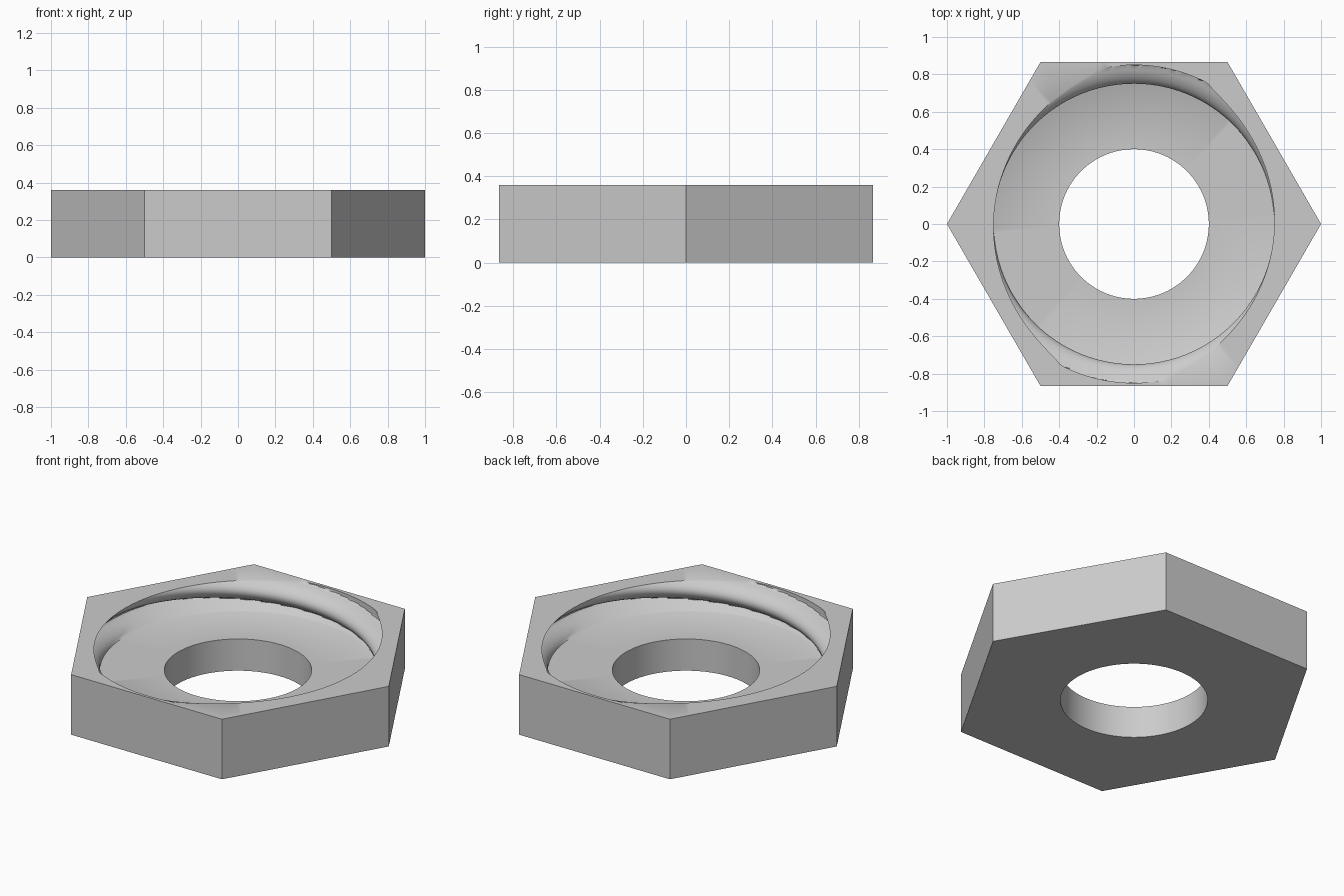
import bpy, bmesh, math

cube = bpy.data.objects.get("Cube")
if cube:
    bpy.data.objects.remove(cube, do_unlink=True)

HEIGHT, FLOOR = 0.36, 0.19
HOLE, CREST, ROOT = 0.40, 0.75, 0.85
LEAD, STARTS = 0.40, 2
SEGMENTS, ROWS = 180, 32
CREST_ANGLE = math.radians(173)   # where a ridge crest meets the top face


def hex_radius(a):
    """Distance from the centre to the hexagon's edge."""
    sector = math.pi / 3
    return math.cos(sector / 2) / math.cos(a % sector - sector / 2)


def thread_radius(a, z):
    """Rounded two-start right-hand ridges on a cylindrical wall."""
    pitch = LEAD / STARTS
    crest_z = HEIGHT + LEAD * (a - CREST_ANGLE) / math.tau
    offset = (z - crest_z + pitch / 2) % pitch - pitch / 2
    u = min(abs(offset) / (pitch * 0.385), 1)
    r = ROOT - (ROOT - CREST) * (1 - u * u) ** 0.7
    return max(CREST, min(r, CREST + (z - FLOOR) * 1.5))


def steel_material():
    mat = bpy.data.materials.new("plain_grey")
    mat.use_nodes = True
    colour = (0.6, 0.6, 0.6, 1)
    mat.diffuse_color = colour
    mat.node_tree.nodes["Principled BSDF"].inputs["Base Color"].default_value = colour
    return mat


# Closed cross-section: each row is a radius rule and a height
section = [(lambda a: HOLE, 0), (lambda a: HOLE, FLOOR)]
for i in range(ROWS + 1):
    z = FLOOR + (HEIGHT - FLOOR) * i / ROWS
    section.append((lambda a, z=z: thread_radius(a, z), z))
section += [(hex_radius, HEIGHT), (hex_radius, 0)]

# Sweep the section around the axis
bm = bmesh.new()
rings = []
for radius, z in section:
    ring = []
    for s in range(SEGMENTS):
        a = math.tau * s / SEGMENTS
        r = radius(a)
        ring.append(bm.verts.new((r * math.cos(a), r * math.sin(a), z)))
    rings.append(ring)
for k, ring in enumerate(rings):
    after = rings[(k + 1) % len(rings)]
    for s in range(SEGMENTS):
        t = (s + 1) % SEGMENTS
        bm.faces.new((ring[s], ring[t], after[t], after[s]))
bmesh.ops.recalc_face_normals(bm, faces=bm.faces)

mesh = bpy.data.meshes.new("hex_nut")
bm.to_mesh(mesh)
bm.free()
mesh.materials.append(steel_material())
nut = bpy.data.objects.new("hex_nut", mesh)
bpy.context.collection.objects.link(nut)
bpy.ops.object.select_all(action="DESELECT")
nut.select_set(True)
bpy.context.view_layer.objects.active = nut
bpy.ops.object.shade_smooth_by_angle(angle=math.radians(35))
